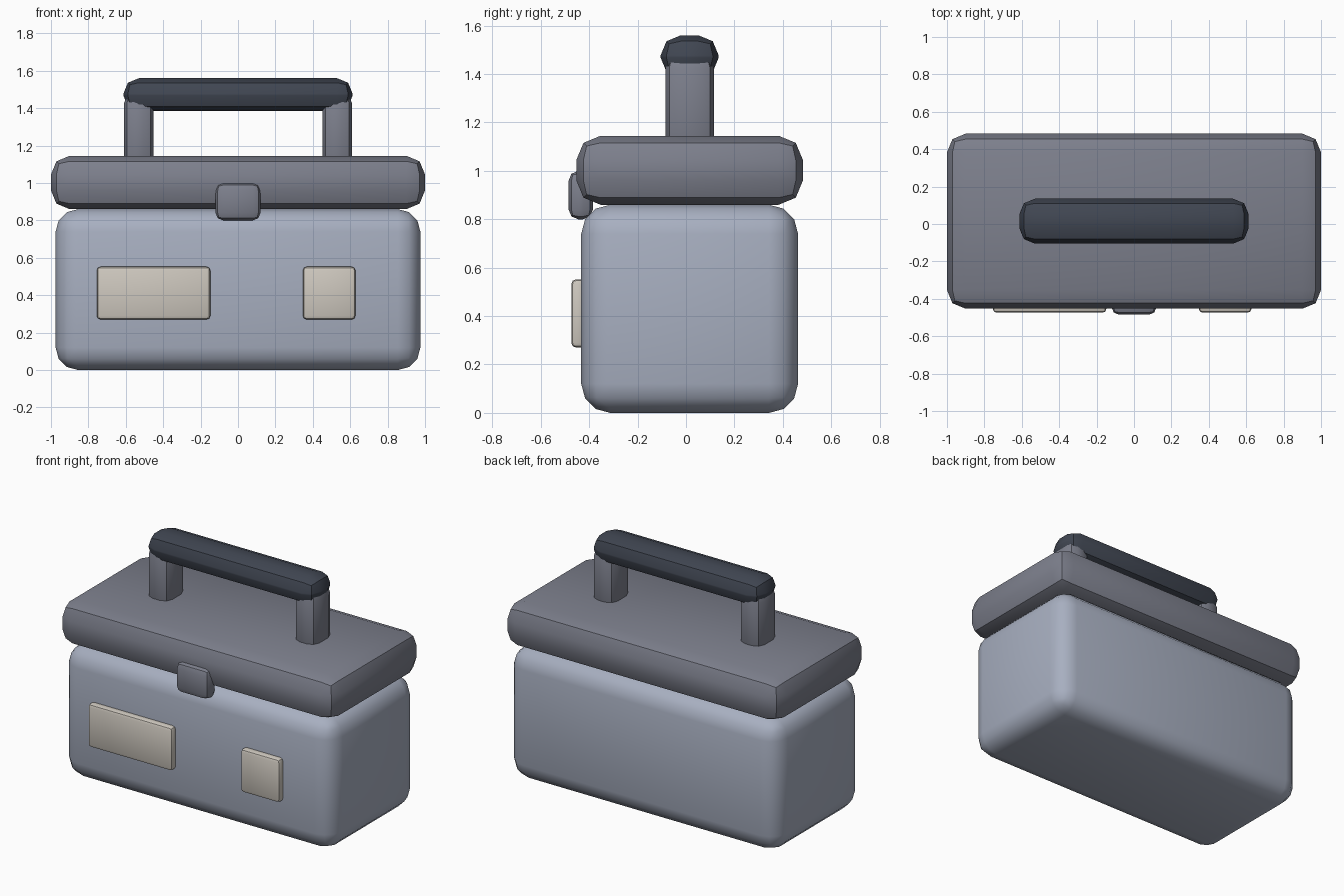
import bpy
import math

cube = bpy.data.objects.get("Cube")
if cube:
    bpy.data.objects.remove(cube, do_unlink=True)


def material(name, rgb):
    mat = bpy.data.materials.new(name)
    mat.use_nodes = True
    color = (*rgb, 1)
    mat.diffuse_color = color
    mat.node_tree.nodes["Principled BSDF"].inputs["Base Color"].default_value = color
    return mat


pale_blue = material("pale blue grey", (0.39, 0.43, 0.53))
mid_grey = material("mid grey", (0.205, 0.215, 0.265))
charcoal = material("charcoal", (0.052, 0.062, 0.085))
cream = material("cream", (0.62, 0.58, 0.52))


def rounded_box(name, x, y, z, bevel, segments, mat):
    """Box spanning the given (low, high) ranges, with bevelled edges."""
    spans = (x, y, z)
    centre = [(lo + hi) / 2 for lo, hi in spans]
    bpy.ops.mesh.primitive_cube_add(size=1, location=centre)
    obj = bpy.context.object
    obj.name = name
    obj.scale = [hi - lo for lo, hi in spans]
    bpy.ops.object.transform_apply(location=False, rotation=False, scale=True)
    mod = obj.modifiers.new("rounded edges", "BEVEL")
    mod.width = bevel
    mod.segments = segments
    bpy.ops.object.modifier_apply(modifier=mod.name)
    obj.data.materials.append(mat)
    bpy.ops.object.shade_smooth_by_angle(angle=math.radians(31))
    return obj


# Case and lid
rounded_box("body", (-0.975, 0.975), (-0.433, 0.463), (0, 0.86), 0.12, 3, pale_blue)
rounded_box("lid", (-1, 1), (-0.453, 0.483), (0.86, 1.145), 0.1, 2, mid_grey)

# Carry handle: two posts and a grip
for side, sign in (("left", 1), ("right", -1)):
    span = sorted((sign * 0.452, sign * 0.61))
    rounded_box(side + "_handle_post", span, (-0.085, 0.115), (1.05, 1.48), 0.055, 2, mid_grey)
rounded_box("handle_grip", (-0.613, 0.613), (-0.105, 0.135), (1.385, 1.56), 0.083, 2, charcoal)

# Front latch and label plates
rounded_box("latch", (-0.12, 0.12), (-0.485, -0.385), (0.8, 1.0), 0.04, 2, mid_grey)
for name, span in (("wide_plate", (-0.755, -0.148)), ("small_plate", (0.347, 0.628))):
    rounded_box(name, span, (-0.474, -0.414), (0.27, 0.552), 0.02, 2, cream)
